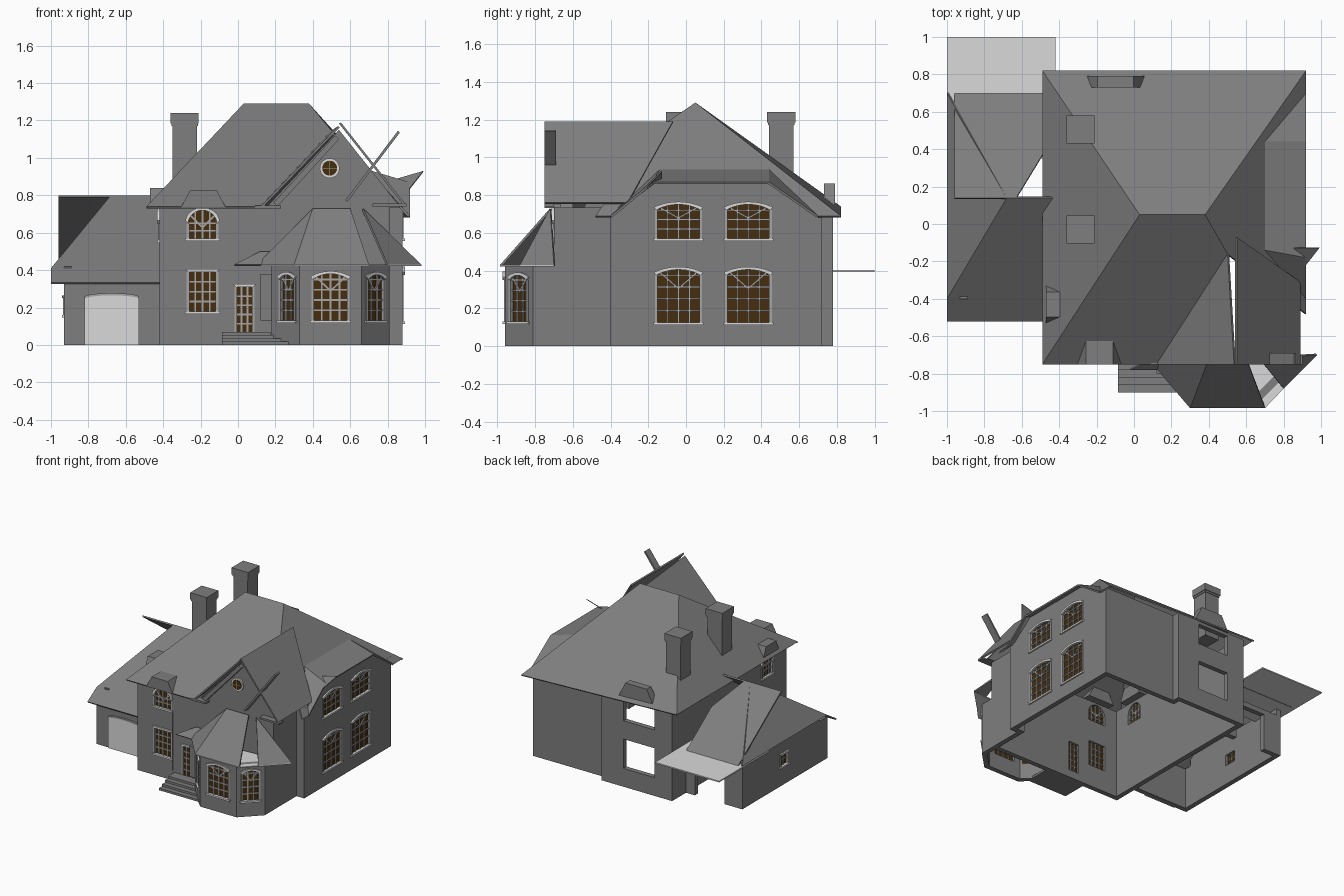
import bpy, bmesh
from math import sin, cos, radians, sqrt, pi
from mathutils import Vector

cube = bpy.data.objects.get("Cube")
if cube:
    bpy.data.objects.remove(cube)


def material(name, *rgb):
    m = bpy.data.materials.new(name)
    m.use_nodes = True
    m.diffuse_color = (*rgb, 1)
    m.node_tree.nodes["Principled BSDF"].inputs["Base Color"].default_value = (*rgb, 1)
    return m


GREY = material("house grey", .21, .21, .21)
TRIM = material("muntin grey", .38, .38, .38)
LIGHT = material("light grey", .7, .7, .7)
GLASS = material("brown glass", .06, .027, .004)

cutters = bpy.data.collections.new("opening_cutters")
bpy.context.scene.collection.children.link(cutters)
walls = []


def add_object(name, bm, mat, collection=None):
    me = bpy.data.meshes.new(name)
    bm.to_mesh(me)
    bm.free()
    ob = bpy.data.objects.new(name, me)
    (collection or bpy.context.scene.collection).objects.link(ob)
    if mat:
        me.materials.append(mat)
    return ob


def apply_modifiers(ob):
    bpy.context.view_layer.objects.active = ob
    for m in list(ob.modifiers):
        bpy.ops.object.modifier_apply(modifier=m.name)


def prisms(name, profiles, x, y, a, d0, d1, mat, collection=None):
    """Extrude (along wall, height) profiles from depth d0 to d1 on a wall facing angle a."""
    u = Vector((cos(a), sin(a), 0))
    n = Vector((sin(a), -cos(a), 0))
    bm = bmesh.new()
    for prof in profiles:
        rings = [[bm.verts.new(Vector((x, y, z)) + u * s + n * d) for s, z in prof] for d in (d0, d1)]
        bm.faces.new(rings[0])
        bm.faces.new(rings[1][::-1])
        for i in range(len(prof)):
            j = (i + 1) % len(prof)
            bm.faces.new((rings[0][i], rings[1][i], rings[1][j], rings[0][j]))
    bmesh.ops.recalc_face_normals(bm, faces=bm.faces)
    return add_object(name, bm, mat, collection)


def rect(s0, s1, z0, z1):
    return [(s0, z0), (s1, z0), (s1, z1), (s0, z1)]


def bar(p, q, w):
    p, q = Vector(p), Vector(q)
    d = (q - p).normalized() * w / 2
    o = Vector((-d.y, d.x))
    return [tuple(v) for v in (p - o, q - o, q + o, p + o)]


def box(name, x0, x1, y0, y1, z0, z1, mat=GREY):
    return prisms(name, [rect(x0, x1, z0, z1)], 0, 0, 0, -y1, -y0, mat)


def sheet(name, pts, thick=.012, mat=GREY):
    """Thin roof slope through the given corners, upper side outward."""
    bm = bmesh.new()
    f = bm.faces.new([bm.verts.new(p) for p in pts])
    f.normal_update()
    if f.normal.z < 0:
        f.normal_flip()
    ob = add_object(name, bm, mat)
    m = ob.modifiers.new("thickness", "SOLIDIFY")
    m.thickness, m.offset = thick, -1
    apply_modifiers(ob)


def wall(name, path, top, closed=False):
    bm = bmesh.new()
    lo = [bm.verts.new((x, y, 0)) for x, y in path]
    hi = [bm.verts.new((x, y, top)) for x, y in path]
    for i in range(len(path) - (not closed)):
        j = (i + 1) % len(path)
        bm.faces.new((lo[i], lo[j], hi[j], hi[i]))
    ob = add_object(name, bm, GREY)
    m = ob.modifiers.new("thickness", "SOLIDIFY")
    m.thickness, m.offset, m.use_even_offset = .04, -1, True
    apply_modifiers(ob)
    walls.append(ob)


def window(name, x, y, z, deg, w, h, rise=0, cols=4, rows=4):
    a, c = radians(deg), w / 2

    def arch(s):
        if not rise:
            return z + h
        r = (c * c + rise * rise) / (2 * rise)
        return z + h + sqrt(max(r * r - s * s, 0)) - (r - rise)
    curve = [(s, arch(s)) for s in (c * cos(pi * i / 12) for i in range(13))]
    outline = [(-c, z), (c, z)] + curve if rise else rect(-c, c, z, z + h)
    prisms(name + "_cutter", [outline], x, y, a, -.07, .05, None, cutters)
    prisms(name + "_pane", [outline], x, y, a, -.02, -.012, GLASS)
    # glazing bars on both sides of the pane, with a fan in arched heads
    t = .0045
    bars = [rect(s - t, s + t, z, arch(s)) for s in (w * i / cols - c for i in range(1, cols))]
    bars += [rect(-c, c, z + h * j / rows - t, z + h * j / rows + t) for j in range(1, rows + (rise > 0))]
    if rise:
        bars += [bar((0, z + h * .72), (k * c * .8, arch(c * .8)), 2 * t) for k in (-1, 1)]
    prisms(name + "_bars", bars, x, y, a, -.028, -.004, TRIM)
    # jambs, sill and head
    t = .007
    prisms(name + "_jambs", [rect(-c - t, -c + t, z, z + h), rect(c - t, c + t, z, z + h)], x, y, a, -.02, .005, TRIM)
    head = [(s * (1 + 2 * t / c), v + .015) for s, v in curve] + curve[::-1]
    prisms(name + "_trim", [head, rect(-c - .015, c + .015, z - .014, z)], x, y, a, -.01, .012, LIGHT)


def eyebrow(name, x, y, deg, w, top, d0=-.1, d1=.05):
    prof = [(-w, .735), (w, .735), (w * .6, top), (-w * .6, top)]
    prisms(name, [prof], x, y, radians(deg), d0, d1, GREY)


# walls
wall("main_walls", [(-.42, -.70), (.81, -.70), (.81, -.40), (.88, -.40), (.88, .72),
                    (.22, .72), (.22, .78), (-.42, .78)], .735, True)
wall("bay_walls", [(.18, -.70), (.18, -.81), (.33, -.96), (.66, -.96), (.81, -.81), (.81, -.70)], .43)
wall("garage_walls", [(-.42, .60), (-.93, .60), (-.93, -.50), (-.42, -.50)], .34)
walls.append(prisms("right_dormer_wall", [[(-.36, .735), (.64, .735), (.44, .865), (-.18, .865)]],
                    .88, 0, pi / 2, -.04, 0, GREY))
walls.append(prisms("gable_wall", [[(.15, .735), (.87, .735), (.54, 1.15)]], 0, -.70, 0, -.035, 0, GREY))
box("garage_side_wall_top", -.93, -.89, -.40, .60, .34, .42)

# windows and door
for i, y in enumerate((-.04, .33)):
    window(f"right_lower_window_{i}", .88, y, .125, 90, .235, .25, .03)
    window(f"right_upper_window_{i}", .88, y, .57, 90, .235, .15, .03, 4, 3)
window("front_lower_window", -.19, -.70, .18, 0, .155, .21)
window("front_upper_window", -.19, -.70, .57, 0, .155, .08, .07, 4, 2)
window("left_upper_window", -.42, -.45, .56, -90, .14, .09, .065, 4, 2)
window("bay_front_window", .495, -.96, .13, 0, .19, .22, .03)
window("bay_right_window", .735, -.885, .13, 45, .13, .22, .025, 3)
window("bay_left_window", .265, -.895, .13, -45, .11, .22, .025, 3)
window("front_door", .035, -.70, .065, 0, .095, .245, 0, 3, 5)
window("garage_side_window", -.93, .06, .16, -90, .1, .09, 0, 2, 2)
prisms("front_window_strips", [rect(s, s + .006, .08, .57) for s in (-.28, -.106)], 0, -.70, 0, 0, .003, GREY)

# open rear window holes and garage back opening
for prof in (rect(-.26, .02, .15, .39), rect(-.26, .02, .54, .71)):
    prisms("rear_cutter", [prof], 0, .78, 0, -.05, .08, None, cutters)
prisms("garage_rear_cutter", [rect(-.77, -.5, -.05, .30)], 0, .60, 0, -.05, .08, None, cutters)
for ob in walls:
    m = ob.modifiers.new("openings", "BOOLEAN")
    m.operand_type, m.collection, m.solver = "COLLECTION", cutters, "EXACT"
    apply_modifiers(ob)
for ob in list(cutters.objects):
    bpy.data.objects.remove(ob)
bpy.data.collections.remove(cutters)

# round gable window
ring = [(cos(pi * i / 12), sin(pi * i / 12)) for i in range(24)]
for name, r, d, mat in (("round_window_trim", .053, .012, LIGHT), ("round_window_pane", .04, .016, GLASS)):
    prisms(name, [[(.49 + r * s, .945 + r * v) for s, v in ring]], 0, -.70, 0, 0, d, mat)
prisms("round_window_bars", [rect(.488, .492, .905, .985), rect(.45, .53, .943, .947)],
       0, -.70, 0, .016, .018, TRIM)

# main hipped roof, its right slope notched around the wall dormer
ridge_l, ridge_r = (.03, .05, 1.29), (.38, .05, 1.29)
front_l, back_l, back_r = (-.49, -.75, .74), (-.49, .82, .74), (.92, .82, .69)
valley = (.50, -.16, 1.146)
notch_f, notch_b = (.70, -.14, .935), (.70, .44, .935)
flank_f, flank_b = (.92, -.40, .69), (.92, .70, .69)
sheet("main_roof_front", [front_l, (.12, -.75, .74), valley, ridge_r, ridge_l])
sheet("main_roof_left", [front_l, ridge_l, back_l])
sheet("main_roof_back", [back_l, ridge_l, ridge_r, back_r])
sheet("main_roof_right", [ridge_r, valley, (.92, -.48, .69), flank_f, notch_f, notch_b, flank_b, back_r])

# right wall dormer roof
eave_f, eave_b = (.92, -.18, .87), (.92, .44, .87)
sheet("right_dormer_roof", [notch_f, notch_b, eave_b, eave_f])
sheet("right_dormer_flank_back", [notch_b, eave_b, flank_b])
sheet("right_dormer_flank_front", [notch_f, eave_f, flank_f])
sheet("loose_roof_piece", [(.75, -.13, .86), (.99, -.13, .93), (.88, -.27, .79)], .006)

# cross gable roof and boards
sheet("gable_roof_left", [(.12, -.75, .74), (.535, -.75, 1.17), valley])
sheet("gable_roof_right", [(.55, -.75, 1.19), (.55, -.07, 1.19), (.89, -.31, .76), (.89, -.75, .76)])
prisms("gable_board_left", [bar((.2, .75), (.53, 1.11), .03)], 0, -.70, 0, 0, .03, GREY)
prisms("gable_board_right", [bar((.58, .77), (.86, 1.14), .014)], 0, -.70, 0, -.01, .05, GREY)
box("gable_eave_left", .09, .23, -.75, -.70, .73, .745)
box("gable_eave_right", .72, .90, -.75, -.70, .74, .755)

# small raised eaves
eyebrow("front_eyebrow", -.185, -.70, 0, .12, .825)
eyebrow("left_eyebrow", -.42, -.43, -90, .11, .84)
eyebrow("rear_eyebrow", -.10, .78, 180, .16, .86, -.05, .01)

# bay roof, with one slope left open over the light soffit
base = [(.10, -.75), (.30, -.985), (.70, -.985), (.80, -.88), (.98, -.70)]
b = [(x, y, .43) for x, y in base]
t0, t1, t2 = (.40, -.72, .73), (.60, -.72, .73), (.67, -.72, .73)
sheet("bay_roof_left", [b[0], b[1], t0])
sheet("bay_roof_front", [b[1], b[2], t1, t0])
sheet("bay_roof_right", [b[3], b[4], t2])
sheet("bay_soffit", b, .008, LIGHT)
sheet("porch_roof", [(-.02, -.78, .43), (.12, -.71, .50), (.32, -.71, .50), (.32, -.78, .43)])

# garage roof, door and rear canopy
corner, peak = (-1, -.40, .41), (-.68, .14, .80)
sheet("garage_roof_front", [(-1, -.52, .335), (-.42, -.52, .335), (-.42, .14, .80), peak, corner])
sheet("garage_roof_left", [corner, peak, (-1, .70, .41)])
sheet("garage_roof_back", [(-.96, .14, .80), (-.63, .14, .8), (-.49, .37, .636), (-.49, .70, .40), (-.96, .70, .40)])
box("rear_canopy", -1, -.42, .35, 1, .392, .402, LIGHT)
door_top = [(.145 * cos(pi * i / 10), .245 + .02 * sin(pi * i / 10)) for i in range(11)]
prisms("garage_door", [[(-.145, 0), (.145, 0)] + door_top], -.675, -.50, 0, 0, .009, LIGHT)
prisms("garage_door_head", [[(s, z + .012) for s, z in door_top] + door_top[::-1]], -.675, -.50, 0, 0, .014, TRIM)

# chimneys
for name, y in (("front_chimney", -.03), ("rear_chimney", .505)):
    box(name, -.35, -.22, y - .065, y + .065, .8, 1.18)
    box(name + "_cap", -.36, -.21, y - .075, y + .075, 1.185, 1.24)
    box(name + "_neck", -.355, -.215, y - .07, y + .07, 1.17, 1.19)

# entry steps and side post
for i in range(4):
    box(f"entry_step_{i}", -.085, .28 - .035 * i, -.90 + .04 * i, -.70, .0175 * i, .0175 * (i + 1))
box("entry_side_post", .12, .18, -.80, -.70, .13, .38)
